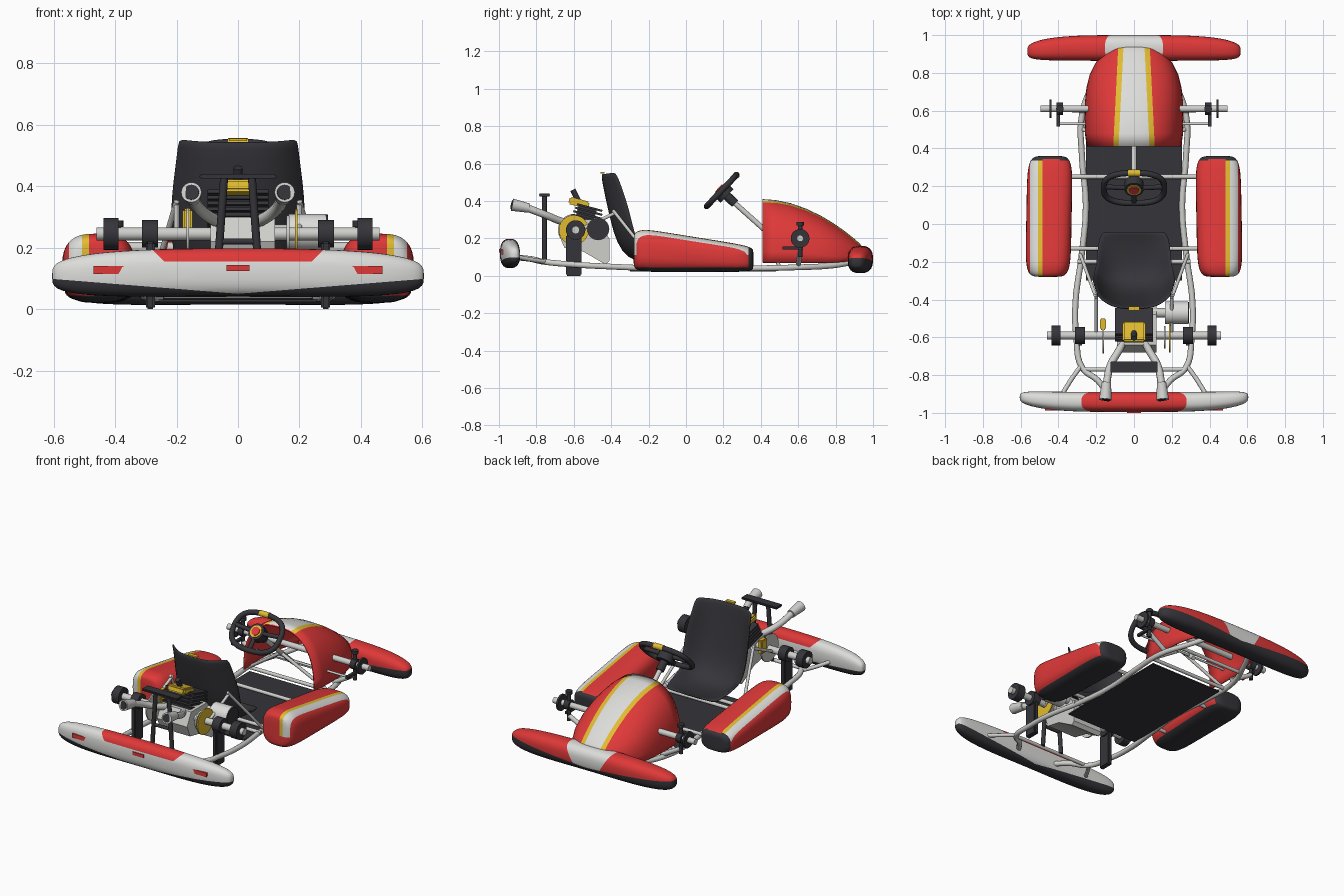
import bpy, bmesh, math
from mathutils import Vector, Matrix

if "Cube" in bpy.data.objects:
    bpy.data.objects.remove(bpy.data.objects["Cube"])


def material(name, *rgb):
    m = bpy.data.materials.new(name)
    m.use_nodes = True
    m.diffuse_color = (*rgb, 1)
    m.node_tree.nodes["Principled BSDF"].inputs["Base Color"].default_value = (*rgb, 1)
    return m


RED = material("red", .74, .04, .04)
WHITE = material("white", .72, .72, .7)
METAL = material("light_metal", .62, .62, .6)
YELLOW = material("yellow", .75, .5, .03)
DARK = material("dark_grey", .035, .035, .042)
BLACK = material("black", .02, .02, .022)


def finish(name, bm, mats, mirror=False, angle=40):
    bmesh.ops.recalc_face_normals(bm, faces=bm.faces)
    me = bpy.data.meshes.new(name)
    bm.to_mesh(me)
    bm.free()
    for m in mats:
        me.materials.append(m)
    me.shade_smooth()
    me.set_sharp_from_angle(angle=math.radians(angle))
    ob = bpy.data.objects.new(name, me)
    bpy.context.collection.objects.link(ob)
    if mirror:
        ob.modifiers.new("mirror", "MIRROR").use_mirror_merge = False
    return ob


def box(name, c, size, mat, mirror=False, tilt=0, bevel=0):
    bm = bmesh.new()
    bmesh.ops.create_cube(bm, size=1, matrix=Matrix.Diagonal((*size, 1)))
    if bevel:
        bmesh.ops.bevel(bm, geom=bm.edges[:], offset=bevel, segments=2, affect="EDGES")
    bm.transform(Matrix.Translation(c) @ Matrix.Rotation(math.radians(tilt), 4, "X"))
    return finish(name, bm, [mat], mirror)


def rod(name, a, b, r, mat, mirror=False, r2=None):
    a, b = Vector(a), Vector(b)
    bm = bmesh.new()
    bmesh.ops.create_cone(bm, cap_ends=True, segments=24, radius1=r, radius2=r2 or r, depth=(b - a).length)
    bm.transform(Matrix.Translation((a + b) / 2) @ (b - a).to_track_quat("Z", "Y").to_matrix().to_4x4())
    return finish(name, bm, [mat], mirror)


def tube(name, pts, r, mat, mirror=False, cyclic=False):
    cu = bpy.data.curves.new(name, "CURVE")
    cu.dimensions, cu.bevel_depth, cu.bevel_resolution = "3D", r, 3
    cu.resolution_u, cu.use_fill_caps = 6, True
    sp = cu.splines.new("BEZIER")
    sp.bezier_points.add(len(pts) - 1)
    sp.use_cyclic_u = cyclic
    for p, co in zip(sp.bezier_points, pts):
        p.co = co
        p.handle_left_type = p.handle_right_type = "AUTO"
    tmp = bpy.data.objects.new(name + "_path", cu)
    bpy.context.collection.objects.link(tmp)
    bpy.context.view_layer.update()
    me = bpy.data.meshes.new_from_object(tmp.evaluated_get(bpy.context.evaluated_depsgraph_get()))
    bpy.data.objects.remove(tmp)
    bm = bmesh.new()
    bm.from_mesh(me)
    for f in bm.faces:
        f.material_index = 0
    return finish(name, bm, [mat], mirror)


def oval(a, b, e, n=32, arc=2 * math.pi, ends=False):
    out = []
    for i in range(n + ends):
        t = arc * i / n
        c, s = math.cos(t), math.sin(t)
        out.append((a * math.copysign(abs(c) ** (2 / e), c), b * math.copysign(abs(s) ** (2 / e), s)))
    return out


def loft(name, rings, mats, cuts=(), rule=None, closed=True, mirror=False):
    bm = bmesh.new()
    rows = [[bm.verts.new(p) for p in ring] for ring in rings]
    n = len(rows[0])
    for a, b in zip(rows, rows[1:]):
        for i in range(n if closed else n - 1):
            j = (i + 1) % n
            bm.faces.new((a[i], a[j], b[j], b[i]))
    if closed:
        bm.faces.new(rows[0])
        bm.faces.new(rows[-1])
    # cut along the colour borders, then colour by position
    for co, no in cuts:
        bmesh.ops.bisect_plane(bm, geom=bm.verts[:] + bm.edges[:] + bm.faces[:], plane_co=co, plane_no=no)
    if rule:
        for f in bm.faces:
            f.material_index = rule(f.calc_center_median())
    return finish(name, bm, mats, mirror)


def ends(t, p):
    return max(1 - abs(t) ** p, 1e-5) ** (1 / p)


SWEEP = [math.sin(math.pi / 2 * i / 20) for i in range(-20, 21)]


def bumper(name, length, cy, cz, hy, hz, bend, mats, cuts, rule):
    rings = []
    for t in SWEEP:
        s = ends(t, 3.6)
        rings.append([(length * t, cy + bend * t ** 4 + y, cz - .012 * t * t + z) for y, z in oval(hy * s, hz * s, 2.6)])
    return loft(name, rings, mats, cuts, rule)


# bumpers
under = [((0, 0, .05), (s * .08, 0, -1)) for s in (-1, 1)]
bumper("rear_bumper", .605, -.942, .12, .053, .078, .025, [WHITE, RED, DARK],
       under + [((0, 0, .155), (0, 0, 1))] + [((s * .24, 0, .155), (s, 0, -1)) for s in (-1, 1)],
       lambda c: 2 if c.z < .05 + .08 * abs(c.x) else 1 if c.z > .155 and abs(c.x) < .24 + c.z - .155 else 0)
bumper("nose_bumper", .565, .932, .088, .068, .073, -.018, [RED, WHITE, DARK],
       under + [((s * .1, 0, .07), (1, 0, -s * .6)) for s in (-1, 1)],
       lambda c: 2 if c.z < .05 + .08 * abs(c.x) else 1 if abs(c.x) < .1 + .6 * (c.z - .07) else 0)
box("side_reflector", (.41, -.983, .127), (.12, .009, .026), RED, True)
box("centre_reflector", (0, -.9955, .134), (.075, .009, .02), RED)

# side pods
rings = []
for t in SWEEP:
    s, y = ends(t, 6), .04 + .32 * t
    top = .25 - .16 * max(0, y + .22)
    mid, half = (top + .02) / 2, (top - .02) / 2
    rings.append([(.45 - .006 * t + x, y, mid + z) for x, z in oval(.12 * s, half * (.35 + .65 * s) if s > .1 else half * s * 3, 3)])


def pod_colour(c):
    if c.z < .045 or c.y > .335 and c.z < .15:
        return 3
    if c.z < .11 or not .485 < c.x < .55:
        return 0
    return 2 if c.x < .507 else 1


loft("side_pod", rings, [RED, WHITE, YELLOW, DARK],
     [((x, 0, 0), (1, 0, 0)) for x in (.485, .507, .55)] + [((0, 0, z), (0, 0, 1)) for z in (.045, .11)]
     + [((0, .335, 0), (0, 1, 0))], pod_colour, mirror=True)

# nose cowl, an open shell
cowl = [(.41, .25, .07, .41), (.48, .26, .07, .405), (.56, .262, .07, .388), (.64, .26, .07, .36), (.72, .252, .07, .322),
        (.79, .235, .07, .28), (.85, .205, .075, .238), (.9, .165, .09, .198), (.93, .13, .1, .172), (.945, .08, .11, .15)]
rings = [[(x, y, zb + z) for x, z in oval(w, zt - zb, 2.5, 28, math.pi, True)] for y, w, zb, zt in cowl]
nose = loft("nose_cowl", rings, [RED, WHITE, YELLOW],
            [((s * w, .41, 0), (s, .05, 0)) for s in (-1, 1) for w in (.082, .11)],
            lambda c: 1 if abs(c.x) < .082 - .05 * (c.y - .41) else 2 if abs(c.x) < .11 - .05 * (c.y - .41) else 0,
            closed=False)
shell = nose.modifiers.new("thickness", "SOLIDIFY")
shell.thickness, shell.material_offset, shell.material_offset_rim = .01, -2, -2

# seat: y, z, half width, wing forward, wing up
spine = [(-.04, .115, .16, 0, .0), (-.07, .1, .185, 0, .02), (-.15, .085, .195, 0, .05), (-.24, .08, .2, .02, .08),
         (-.31, .1, .21, .06, .08), (-.365, .18, .215, .09, .05), (-.395, .29, .22, .1, .03), (-.42, .4, .212, .1, .01),
         (-.44, .5, .198, .085, .01), (-.447, .545, .195, .07, .01)]
rings = [[(w * u / 8, y + f * abs(u / 8) ** 3, z + h * abs(u / 8) ** 3) for u in range(-8, 9)] for y, z, w, f, h in spine]
seat = loft("seat", rings, [DARK], closed=False)
thick = seat.modifiers.new("thickness", "SOLIDIFY")
thick.thickness, thick.offset = .014, 0
seat.modifiers.new("smooth", "SUBSURF").levels = 1
box("seat_badge", (0, -.447, .551), (.06, .022, .009), YELLOW)
rod("seat_stay", (.2, -.39, .35), (.285, -.16, .06), .009, METAL, True)
rod("seat_rear_stay", (.2, -.37, .34), (.2, -.58, .24), .009, METAL, True)

# chassis
box("floor_tray", (0, .09, .028), (.51, .78, .008), DARK)
tube("side_rail", [(.14, .9, .075), (.2, .78, .055), (.275, .58, .045), (.275, .35, .04), (.255, .1, .04), (.275, -.15, .04),
                   (.31, -.42, .05), (.305, -.6, .06), (.275, -.76, .075), (.19, -.83, .09), (.12, -.93, .1)], .016, METAL, True)
tube("bumper_outrigger", [(.28, -.75, .075), (.33, -.82, .085), (.38, -.9, .1)], .012, METAL, True)
for y, x, z in ((.25, .35, .055), (-.13, .35, .055), (-.2, .3, .05), (-.77, .28, .08), (.5, .28, .045), (.7, .24, .05)):
    rod("cross_tube", (-x, y, z), (x, y, z), .011, METAL)

# front spindles and steering links
rod("front_beam", (-.495, .61, .2), (.495, .61, .2), .018, METAL)
rod("spindle_disc", (.436, .61, .2), (.448, .61, .2), .05, DARK, True)
rod("spindle_hub", (.375, .61, .2), (.41, .61, .2), .032, DARK, True)
rod("kingpin", (.392, .61, .1), (.392, .61, .275), .012, DARK, True)
rod("kingpin_cap", (.392, .61, .268), (.392, .61, .288), .02, DARK, True)
box("steering_arm", (.4, .57, .15), (.018, .11, .016), DARK, True)
rod("tie_rod", (.02, .53, .15), (.405, .53, .15), .007, METAL, True)
rod("spindle_support", (.25, .6, .05), (.39, .61, .13), .014, METAL, True)

# steering wheel in its own tilted plane
hub, up, face = Vector((0, .19, .455)), Vector((0, .69, .724)), Vector((0, -.724, .69))


def on_wheel(x, v, d=0):
    return hub + Vector((x, 0, 0)) + up * v + face * d


tube("wheel_rim", [on_wheel(x, v) for x, v in oval(.16, .115, 2.7, 24)], .016, DARK, cyclic=True)
rod("wheel_mark", on_wheel(-.032, .115), on_wheel(.032, .115), .018, YELLOW)
rod("side_spoke", on_wheel(.02, 0), on_wheel(.155, .01), .013, DARK, True)
rod("lower_spoke", on_wheel(0, 0), on_wheel(0, -.11), .013, DARK)
for name, r, a, b, m in (("wheel_hub", .05, -.04, .012, DARK), ("hub_ring", .037, .0, .017, YELLOW), ("hub_button", .026, .0, .022, RED)):
    rod(name, on_wheel(0, 0, a), on_wheel(0, 0, b), r, m)
rod("column_boss", on_wheel(0, 0, -.03), on_wheel(0, 0, -.1), .024, DARK)
rod("steering_column", on_wheel(0, 0, -.08), (0, .55, .13), .014, METAL)
rod("column_brace", (.275, .5, .045), (0, .43, .235), .01, METAL, True)

# rear axle
rod("rear_axle", (-.46, -.59, .245), (.46, -.59, .245), .021, METAL)
rod("outer_hub", (.388, -.59, .245), (.437, -.59, .245), .052, DARK, True)
rod("inner_hub", (.26, -.59, .245), (.312, -.59, .245), .045, DARK, True)
box("axle_carrier", (.285, -.6, .11), (.03, .085, .22), DARK, True, bevel=.006)
rod("sprocket", (.186, -.6, .245), (.194, -.6, .245), .08, YELLOW)
rod("sprocket_carrier", (.158, -.6, .245), (.168, -.6, .245), .06, METAL)
rod("brake_disc", (-.168, -.6, .245), (-.16, -.6, .245), .085, METAL)
box("brake_caliper", (-.164, -.53, .285), (.032, .06, .085), YELLOW, bevel=.006)

# engine
case = [(-.68, .22), (-.65, .15), (-.55, .13), (-.43, .06), (-.41, .08), (-.41, .2), (-.48, .3), (-.64, .3)]
loft("crankcase", [[(x, y, z) for y, z in case] for x in (-.09, .12)], [METAL])
for i in range(5):
    box("cooling_fin", (0, -.535 + .005 * i, .285 + .02 * i), (.2, .18 - .01 * i, .011), DARK, tilt=-15)
box("cylinder_core", (0, -.54, .31), (.13, .1, .13), DARK, tilt=-15)
box("cylinder_head", (0, -.572, .39), (.12, .11, .04), YELLOW, tilt=-15, bevel=.008)
rod("spark_plug", (0, -.57, .39), (0, -.605, .46), .015, DARK)
rod("air_box", (.165, -.47, .25), (.286, -.47, .25), .06, WHITE)
rod("air_box_cap", (.284, -.47, .25), (.292, -.47, .25), .058, DARK)
rod("intake", (.06, -.47, .25), (.18, -.47, .25), .025, METAL)
tube("exhaust_pipe", [(.04, -.58, .28), (.075, -.66, .29), (.125, -.75, .325), (.148, -.86, .367)], .02, METAL, True)
rod("exhaust_tip", (.146, -.84, .362), (.152, -.93, .38), .025, METAL, True, r2=.033)
rod("exhaust_bore", (.15, -.92, .378), (.1522, -.932, .3805), .025, DARK, True)

# rear stand
box("stand_plate", (0, -.757, .432), (.25, .06, .014), DARK, bevel=.004)
rod("stand_leg", (.045, -.757, .43), (.07, -.757, .08), .013, DARK, True)
rod("stand_bar", (-.06, -.757, .22), (.06, -.757, .22), .01, DARK)
